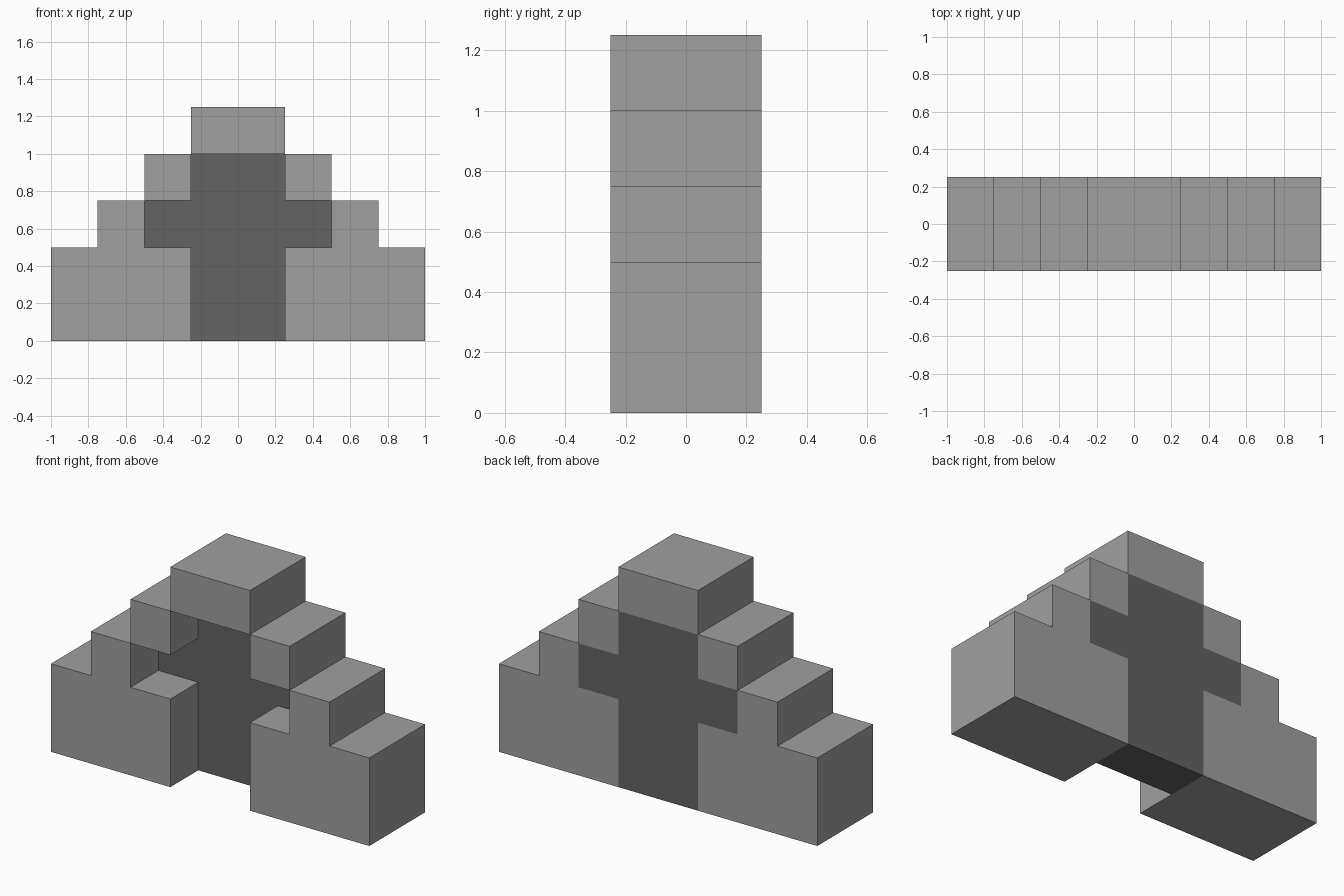
import bpy
import bmesh

if "Cube" in bpy.data.objects:
    bpy.data.objects.remove(bpy.data.objects["Cube"], do_unlink=True)


def material(name, value):
    mat = bpy.data.materials.new(name)
    mat.use_nodes = True
    color = (value, value, value, 1.0)
    mat.diffuse_color = color
    bsdf = next(n for n in mat.node_tree.nodes if n.type == "BSDF_PRINCIPLED")
    bsdf.inputs["Base Color"].default_value = color
    return mat


STONE = material("light_gray_stone", 0.35)
DARK = material("dark_gray_stone", 0.125)


def extrude_profile(name, points, y_front, y_back, mat):
    """Extrude an (x, z) outline from y_front to y_back."""
    bm = bmesh.new()
    face = bm.faces.new([bm.verts.new((x, y_front, z)) for x, z in points])
    result = bmesh.ops.extrude_face_region(bm, geom=[face])
    moved = [v for v in result["geom"] if isinstance(v, bmesh.types.BMVert)]
    bmesh.ops.translate(bm, verts=moved, vec=(0, y_back - y_front, 0))
    bmesh.ops.recalc_face_normals(bm, faces=bm.faces)
    mesh = bpy.data.meshes.new(name)
    bm.to_mesh(mesh)
    bm.free()
    mesh.materials.append(mat)
    obj = bpy.data.objects.new(name, mesh)
    bpy.context.collection.objects.link(obj)
    return obj


D = 0.25  # half depth, also the step size

# Stepped side blocks and the shoulders resting on them
base = [(D, 0), (1, 0), (1, 0.5), (0.75, 0.5), (0.75, 0.75), (0.5, 0.75), (0.5, 0.5), (D, 0.5)]
shoulder = [(D, 0.75), (0.5, 0.75), (0.5, 1), (D, 1)]
for side, sign in (("left", 1), ("right", -1)):
    for part, outline in (("stepped_base", base), ("shoulder", shoulder)):
        extrude_profile(f"{side}_{part}", [(sign * x, z) for x, z in outline], -D, D, STONE)

# Top block
extrude_profile("top_block", [(-D, 1), (D, 1), (D, 1.25), (-D, 1.25)], -D, D, STONE)

# Dark cross filling the back half of the opening
half = [(D, 0), (D, 0.5), (0.5, 0.5), (0.5, 0.75), (D, 0.75), (D, 1)]
cross = half + [(-x, z) for x, z in reversed(half)]
extrude_profile("recessed_cross_panel", cross, 0, D, DARK)
